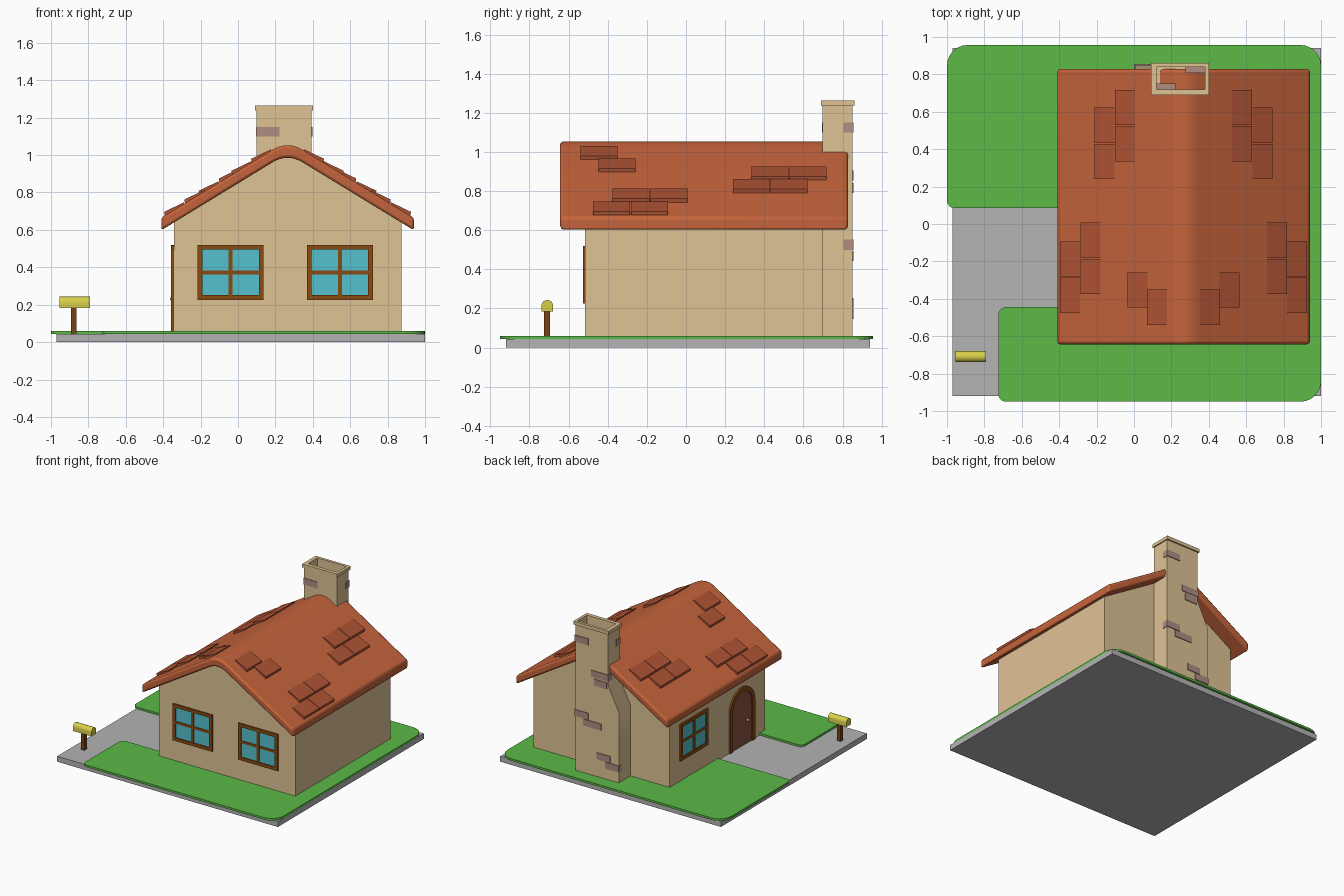
import bpy, bmesh
from math import sin, cos, pi, radians

if "Cube" in bpy.data.objects:
    bpy.data.objects.remove(bpy.data.objects["Cube"])

mats = {}
COLORS = {
    "wall": (222, 194, 147), "roof": (196, 100, 62), "tile": (172, 84, 55),
    "grass": (92, 184, 72), "glass": (85, 192, 204), "wood": (136, 76, 24),
    "door": (135, 82, 66), "brick": (174, 140, 130), "post": (122, 68, 26),
    "yellow": (216, 206, 76), "slab": (178, 178, 178),
}


def material(key):
    if key not in mats:
        m = bpy.data.materials.new(key)
        m.diffuse_color = [(c / 255) ** 2.2 for c in COLORS[key]] + [1]
        m.use_nodes = True
        m.node_tree.nodes["Principled BSDF"].inputs["Base Color"].default_value = m.diffuse_color
        mats[key] = m
    return mats[key]


def point(axis, p, d):
    return {"x": (d, *p), "y": (p[0], d, p[1]), "z": (*p, d)}[axis]


def finish(name, bm, color):
    bmesh.ops.recalc_face_normals(bm, faces=bm.faces)
    me = bpy.data.meshes.new(name)
    bm.to_mesh(me)
    bm.free()
    me.materials.append(material(color))
    ob = bpy.data.objects.new(name, me)
    bpy.context.collection.objects.link(ob)
    return ob


def prism(name, color, pts, axis, a, b):
    """Outline pushed along an axis from a to b."""
    bm = bmesh.new()
    lo = [bm.verts.new(point(axis, p, a)) for p in pts]
    hi = [bm.verts.new(point(axis, p, b)) for p in pts]
    bm.faces.new(lo)
    bm.faces.new(hi)
    n = len(pts)
    for i in range(n):
        j = (i + 1) % n
        bm.faces.new((lo[i], lo[j], hi[j], hi[i]))
    return finish(name, bm, color)


def rect(u0, u1, v0, v1):
    return [(u0, v0), (u1, v0), (u1, v1), (u0, v1)]


def box(name, color, x0, x1, y0, y1, z0, z1):
    return prism(name, color, rect(x0, x1, y0, y1), "z", z0, z1)


def ring(name, color, outer, inner, axis, a, b):
    """Closed frame between two outlines."""
    bm = bmesh.new()
    o0, o1, i0, i1 = [[bm.verts.new(point(axis, p, d)) for p in loop]
                      for loop, d in ((outer, a), (outer, b), (inner, a), (inner, b))]
    n = len(outer)
    for i in range(n):
        j = (i + 1) % n
        for s, t in ((o0, o1), (o1, i1), (i1, i0), (i0, o0)):
            bm.faces.new((s[i], s[j], t[j], t[i]))
    return finish(name, bm, color)


def rounded(corners, seg=6):
    """Outline with right-angle corners (x, y, radius) rounded off."""
    out = []
    n = len(corners)
    for i, (x, y, r) in enumerate(corners):
        if r == 0:
            out.append((x, y))
            continue
        def toward(q):
            dx, dy = q[0] - x, q[1] - y
            l = (dx * dx + dy * dy) ** .5
            return dx / l * r, dy / l * r
        p, q = toward(corners[i - 1]), toward(corners[(i + 1) % n])
        for k in range(seg + 1):
            t = k / seg * pi / 2
            s, c = 1 - sin(t), 1 - cos(t)
            out.append((x + p[0] * s + q[0] * c, y + p[1] * s + q[1] * c))
    return out


def bevel(ob, width, seg=2):
    m = ob.modifiers.new("bevel", "BEVEL")
    m.width, m.segments, m.limit_method = width, seg, "ANGLE"
    m.angle_limit = radians(35)


# ground slab and lawn
box("slab", "slab", -.97, 1, -.92, .94, 0, .044)
lawn = [(-1, .957, .11), (-1, .085, .04), (-.2, .085, 0), (-.2, -.445, 0),
        (-.725, -.445, .04), (-.725, -.95, .04), (1, -.95, .11), (1, .957, .11)]
prism("lawn", "grass", rounded(lawn), "z", .043, .06)

# roof with rounded ridge
CX, HALF, SLOPE, RIDGE = .265, .675, .61, .08


def roof_line(apex, half):
    """Left-to-right line in xz, ridge rounded by a quadratic curve."""
    pts = [(CX - half, apex - SLOPE * half)]
    for k in range(9):
        d = RIDGE * (k / 4 - 1)
        pts.append((CX + d, apex - SLOPE * (RIDGE / 2 + d * d / (2 * RIDGE))))
    return pts + [(CX + half, apex - SLOPE * half)]


top, under = 1.077, 1.01
roof = prism("roof", "roof", roof_line(top, HALF) + roof_line(under, HALF)[::-1],
             "y", -.643, .828)
bevel(roof, .014)

# walls
prism("walls", "wall", [(-.345, .04)] + roof_line(under + .01, .608) + [(.873, .04)],
      "y", -.515, .70)

# raised roof tiles, mirrored across the ridge: (outer x, front y)
tiles = [(-.205, .24), (-.205, .433), (-.097, .335), (-.097, .528),
         (-.39, -.475), (-.39, -.282), (-.282, -.375), (-.282, -.182),
         (-.03, -.447), (.075, -.54)]
for side in (1, -1):
    for x, y in tiles:
        prof = []
        for px, lift in ((x, -.01), (x + .102, -.01), (x + .102, .008), (x - .005, .022)):
            d = CX - px
            prof.append((CX - side * d, top - SLOPE * d + lift))
        prism("roof_tile", "tile", prof, "y", y, y + .189)


# windows: centre along the wall, wall plane
def window(axis, c, wall):
    f, z0, z1, h = .026, .225, .52, .177
    zm = (z0 + z1) / 2
    prism("window_glass", "glass", rect(c - h + .01, c + h - .01, z0 + .01, z1 - .01),
          axis, wall + .01, wall - .003)
    ring("window_frame", "wood", rect(c - h, c + h, z0, z1),
         rect(c - h + f, c + h - f, z0 + f, z1 - f), axis, wall + .01, wall - .012)
    prism("window_bar_upright", "wood", rect(c - .011, c + .011, z0 + f, z1 - f),
          axis, wall + .01, wall - .009)
    prism("window_bar_cross", "wood", rect(c - h + f, c + h - f, zm - .01, zm + .01),
          axis, wall + .01, wall - .008)


window("y", -.04, -.515)
window("y", .545, -.515)
window("x", .397, -.345)


# arched door on the left side
def arch(c, r, z0, zs, n=14):
    return [(c + r, z0)] + [(c + r * cos(pi * k / n), zs + r * sin(pi * k / n))
                            for k in range(n + 1)] + [(c - r, z0)]


DC = -.215
prism("door", "door", arch(DC, .13, .044, .36), "x", -.335, -.348)
prism("door_frame", "wood", arch(DC, .16, .044, .36) + arch(DC, .125, .044, .36)[::-1],
      "x", -.335, -.357)
bpy.ops.mesh.primitive_uv_sphere_add(segments=12, ring_count=8, radius=.011,
                                     location=(-.352, -.285, .23))
bpy.context.object.name = "door_knob"
bpy.context.object.data.materials.append(material("yellow"))

# chimney: solid lower part with one shoulder, hollow top, cap
prism("chimney_stack", "wall", [(.393, .05), (.393, 1.0), (.1, 1.0), (.1, .82),
                                (.005, .63), (.005, .05)], "y", .698, .85)
opening = rect(.12, .38, .72, .84)
ring("chimney_top", "wall", rect(.1, .393, .698, .85), opening, "z", 1.0, 1.24)
ring("chimney_cap", "wall", rect(.09, .402, .69, .862), opening, "z", 1.237, 1.264)

# exposed bricks: x0, x1, y0, y1, middle height
for x0, x1, y0, y1, z in [
        (.097, .222, .694, .75, 1.125), (.275, .398, .806, .856, 1.125),
        (.096, .25, .806, .856, .88), (.11, .22, .82, .856, .815),
        (.275, .398, .806, .856, .525), (.16, .32, .82, .856, .468),
        (.08, .2, .82, .856, .228), (.001, .125, .82, .856, .172)]:
    box("chimney_brick", "brick", x0, x1, y0, y1, z - .026, z + .026)

# letter box on a post
box("letter_box_post", "post", -.894, -.863, -.725, -.694, .044, .19)
prism("letter_box", "yellow", arch(-.709, .03, .183, .213, 10), "x", -.955, -.79)

# smooth the curved parts, keep hard edges
bpy.ops.object.select_all(action="SELECT")
bpy.context.view_layer.objects.active = roof
bpy.ops.object.shade_smooth_by_angle(angle=radians(30))
